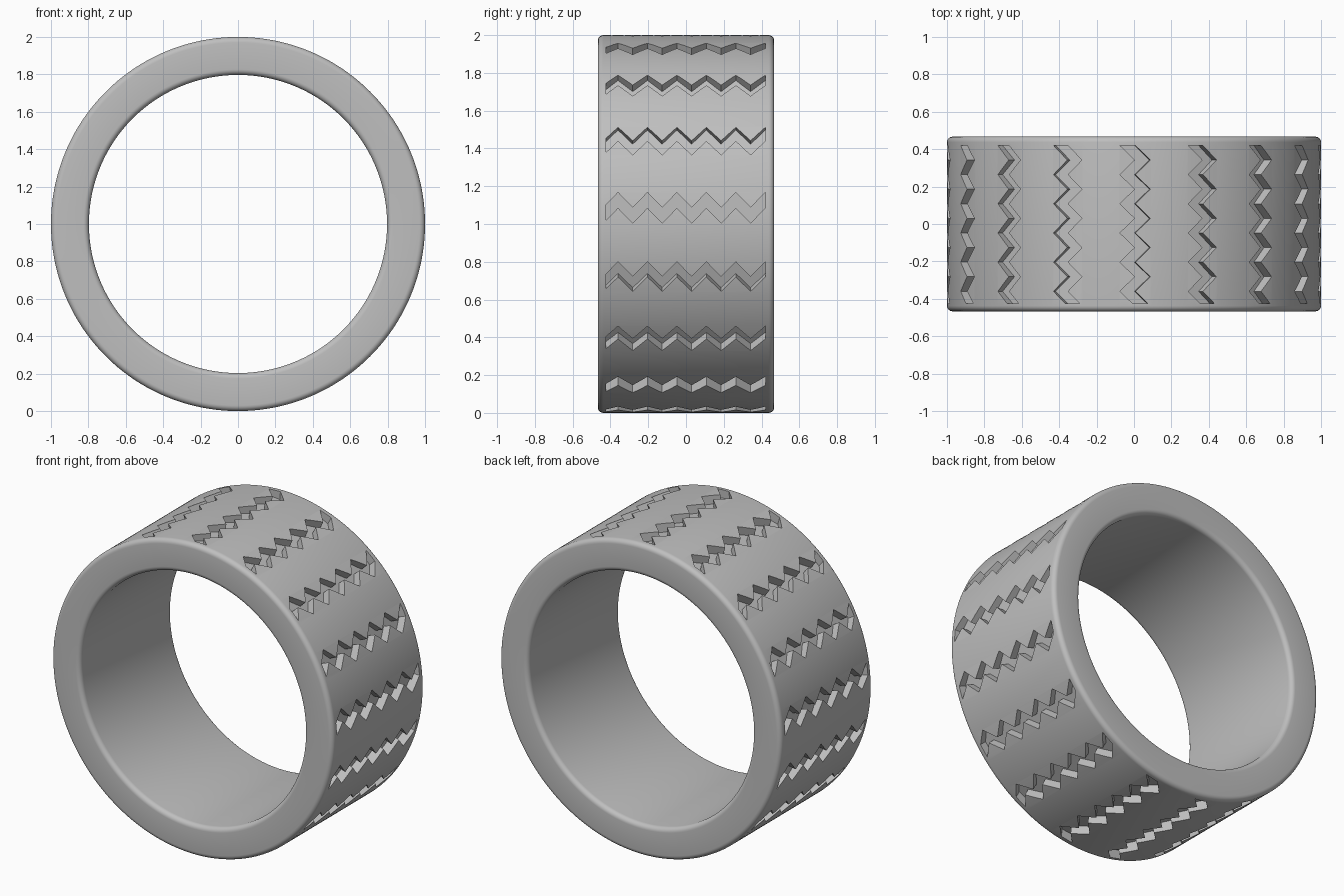
import bpy
import bmesh
import math
from mathutils import Matrix, Vector

OUTER, INNER, HALF_WIDTH, FILLET = 1.0, 0.797, 0.467, 0.03
GROOVES = 17
CENTRE = Vector((0, 0, 1))

if "Cube" in bpy.data.objects:
    bpy.data.objects.remove(bpy.data.objects["Cube"], do_unlink=True)

grey = bpy.data.materials.new("plain grey")
grey.use_nodes = True
grey.diffuse_color = (0.52, 0.52, 0.52, 1)
grey.node_tree.nodes["Principled BSDF"].inputs["Base Color"].default_value = grey.diffuse_color


def make_object(name, bm):
    bmesh.ops.recalc_face_normals(bm, faces=bm.faces)
    mesh = bpy.data.meshes.new(name)
    bm.to_mesh(mesh)
    bm.free()
    mesh.materials.append(grey)
    obj = bpy.data.objects.new(name, mesh)
    obj.location = CENTRE
    bpy.context.collection.objects.link(obj)
    return obj


def rounded_section(steps=6):
    """Rounded rectangle in the x-y plane, counterclockwise."""
    points = []
    for corner, (sx, sy) in enumerate([(1, 1), (-1, 1), (-1, -1), (1, -1)]):
        cx = (OUTER if sx > 0 else INNER) - sx * FILLET
        cy = sy * (HALF_WIDTH - FILLET)
        for i in range(steps + 1):
            a = math.radians(90) * (corner + i / steps)
            points.append((cx + FILLET * math.cos(a), cy + FILLET * math.sin(a), 0))
    return points


# Ring body: the rounded section swept around the y axis
bm = bmesh.new()
verts = [bm.verts.new(p) for p in rounded_section()]
edges = [bm.edges.new((v, verts[i - 1])) for i, v in enumerate(verts)]
bmesh.ops.spin(bm, geom=verts + edges, cent=(0, 0, 0), axis=(0, 1, 0),
               angle=math.tau, steps=GROOVES * 15, use_merge=True)
bmesh.ops.remove_doubles(bm, verts=bm.verts, dist=1e-5)
ring = make_object("tread_ring", bm)

# Zigzag centre path: a clipped first tooth, then full teeth up to a last peak
START, END, HALF_TOOTH, LOW, HIGH, BAND = -0.424, 0.42, 0.078, 0.005, 0.085, 0.082
path = [(END - HALF_TOOTH * i, LOW if i % 2 else HIGH) for i in range(11)][::-1]
path.insert(0, (START, LOW + 0.17 * (HIGH - LOW)))
outline = path + [(y, t + BAND) for y, t in reversed(path)]

# Groove cutters repeated around the tread
bm = bmesh.new()
for k in range(GROOVES):
    turn = Matrix.Rotation(-math.tau * k / GROOVES, 4, 'Y')
    floor = bm.faces.new([bm.verts.new(turn @ Vector((0.945, y, t))) for y, t in outline])
    bm.normal_update()
    top = bmesh.ops.extrude_face_region(bm, geom=[floor], use_keep_orig=True)["geom"]
    bmesh.ops.translate(bm, vec=turn @ Vector((0.12, 0, 0)),
                        verts=[g for g in top if isinstance(g, bmesh.types.BMVert)])
cutter = make_object("groove_cutter", bm)
cutter.hide_render = True

# Cut the grooves, then smooth the curved surfaces
cut = ring.modifiers.new("grooves", 'BOOLEAN')
cut.operation = 'DIFFERENCE'
cut.solver = 'EXACT'
cut.object = cutter
bpy.ops.object.select_all(action='DESELECT')
ring.select_set(True)
bpy.context.view_layer.objects.active = ring
bpy.ops.object.modifier_apply(modifier=cut.name)
bpy.data.objects.remove(cutter, do_unlink=True)
bpy.ops.object.shade_smooth_by_angle(angle=math.radians(30))
